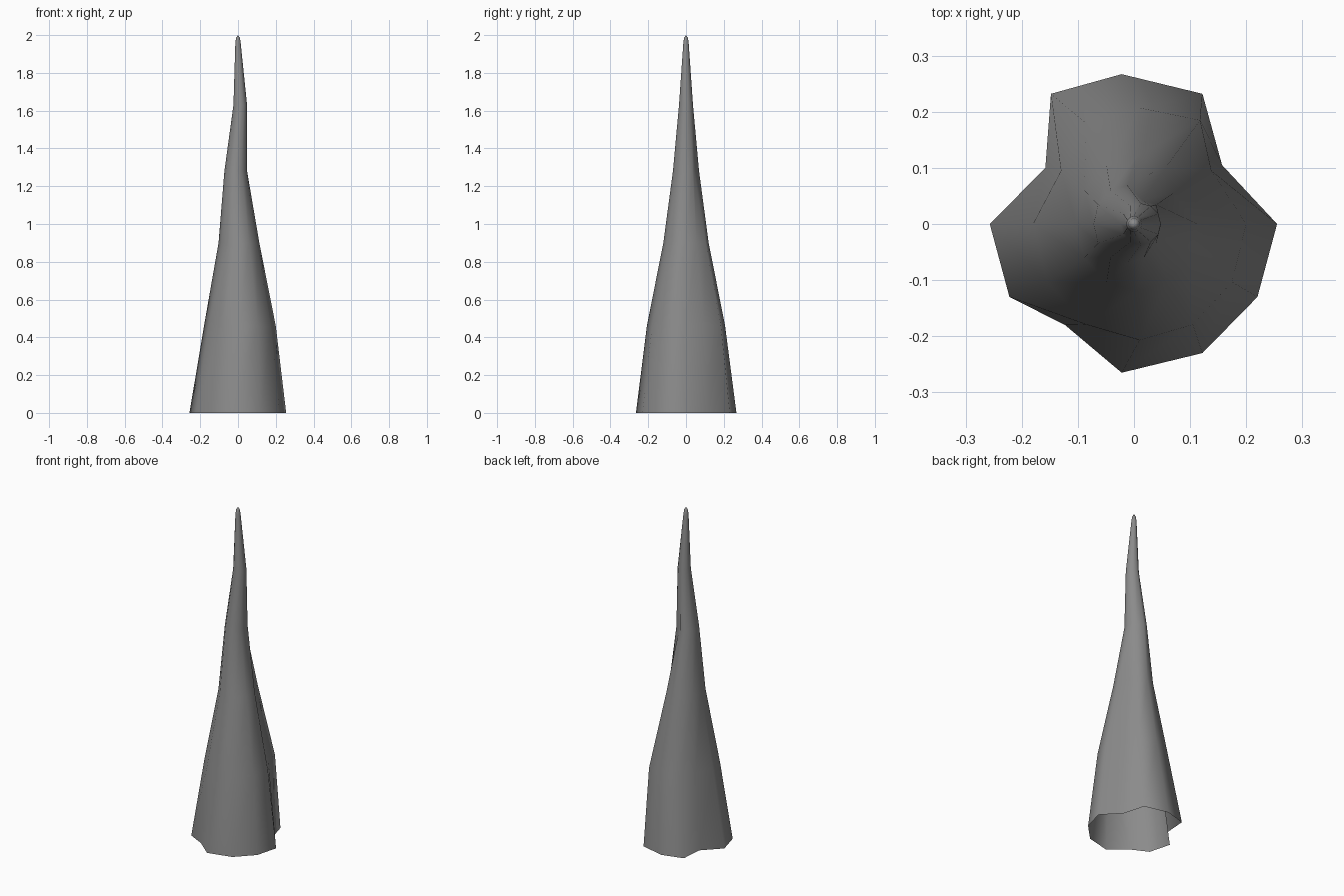
import bpy, bmesh
from math import sin, cos, pi

cube = bpy.data.objects.get("Cube")
if cube:
    bpy.data.objects.remove(cube)

stone = bpy.data.materials.new("grey stone")
stone.use_nodes = True
colour = (0.26, 0.26, 0.26, 1)
stone.diffuse_color = colour
stone.node_tree.nodes["Principled BSDF"].inputs["Base Color"].default_value = colour


def oval(cx, rx, ry, dents={}):
    """Twelve-sided ring; dents moves single corners to a given point."""
    points = [(cx + rx * cos(i * pi / 6), ry * sin(i * pi / 6)) for i in range(12)]
    for i, point in dents.items():
        points[i] = point
    return points


# Uneven foot outline, counter-clockwise from +x
foot = [(0.255, 0), (0.157, 0.105), (0.122, 0.232), (-0.022, 0.267),
        (-0.148, 0.232), (-0.158, 0.1), (-0.257, 0), (-0.222, -0.13),
        (-0.123, -0.18), (-0.022, -0.265), (0.122, -0.23), (0.22, -0.13)]

# Rings from the foot up to the blunt tip, leaning slightly from side to side
rings = [
    (0, foot),
    (0.46, oval(0.01, 0.19, 0.207, {1: (0.138, 0.095), 2: (0.118, 0.185), 5: (-0.13, 0.095)})),
    (0.9, oval(0.005, 0.108, 0.12, {1: (0.07, 0.055)})),
    (1.28, oval(-0.012, 0.06, 0.069, {2: (0.015, 0.042)})),
    (1.63, oval(0.012, 0.036, 0.037)),
    (1.96, oval(0, 0.014, 0.014)),
    (1.985, oval(0, 0.01, 0.01)),
]

# Rock spike, hollow and open at the foot
bm = bmesh.new()
loops = [[bm.verts.new((x, y, z)) for x, y in pts] for z, pts in rings]
for low, high in zip(loops, loops[1:]):
    for i in range(12):
        j = (i + 1) % 12
        bm.faces.new((low[i], low[j], high[j], high[i]))
tip = bm.verts.new((0, 0, 2))
for i in range(12):
    bm.faces.new((loops[-1][i], loops[-1][(i + 1) % 12], tip))
for face in bm.faces:
    face.smooth = True

mesh = bpy.data.meshes.new("rock_spike")
bm.to_mesh(mesh)
bm.free()
mesh.materials.append(stone)
spike = bpy.data.objects.new("rock_spike", mesh)
bpy.context.collection.objects.link(spike)
